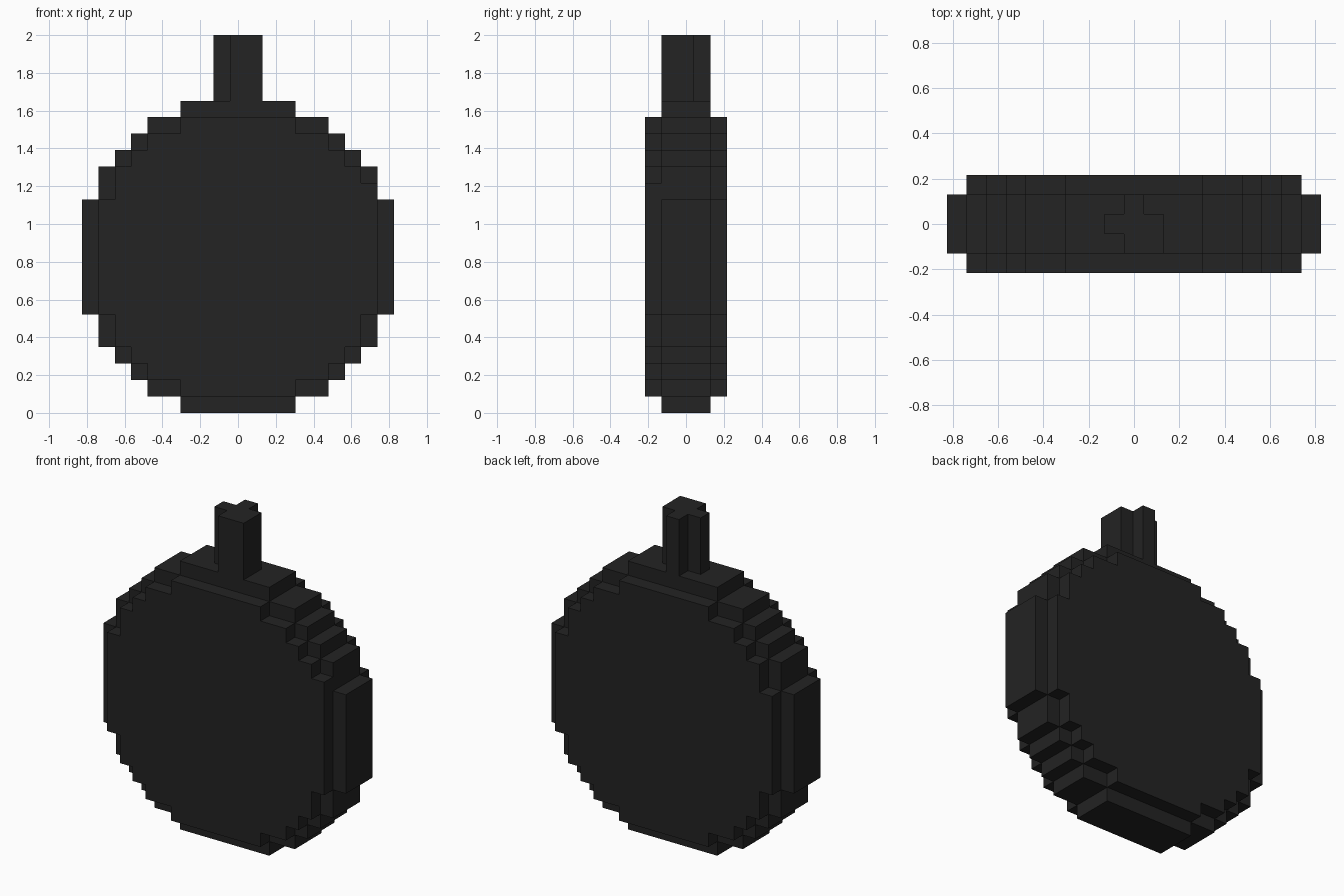
import bpy, bmesh, math
from mathutils import Vector

if "Cube" in bpy.data.objects:
    bpy.data.objects.remove(bpy.data.objects["Cube"])

U = 2 / 23  # size of one cube; the model is 19 x 5 x 23 cubes

mat = bpy.data.materials.new("charcoal black")
mat.diffuse_color = (0.0168, 0.0168, 0.0168, 1)
mat.use_nodes = True
mat.node_tree.nodes["Principled BSDF"].inputs["Base Color"].default_value = mat.diffuse_color

DIRS = [Vector(d) for d in ((1, 0, 0), (-1, 0, 0), (0, 1, 0), (0, -1, 0), (0, 0, 1), (0, 0, -1))]


def disc_cells(rows, z0, layers):
    """Stacked rows given as half-widths in whole cubes either side of x = 0."""
    return {(x, y, z0 + i) for i, h in enumerate(rows) for x in range(-h, h + 1) for y in layers}


def build(name, cells, solid):
    """Skin the cells with only their exposed faces, merged into flat regions."""
    bm = bmesh.new()
    for c in cells:
        for d in DIRS:
            if tuple(int(a + b) for a, b in zip(c, d)) in solid:
                continue
            mid = Vector((c[0], c[1], c[2] + 0.5)) + d / 2
            u = Vector((d.y, d.z, d.x)) / 2
            v = d.cross(u)
            bm.faces.new([bm.verts.new((mid + p) * U) for p in (u + v, v - u, -u - v, u - v)])
    bmesh.ops.remove_doubles(bm, verts=bm.verts, dist=U * 0.01)
    bmesh.ops.dissolve_limit(bm, angle_limit=math.radians(1), verts=bm.verts, edges=bm.edges)
    me = bpy.data.meshes.new(name)
    bm.to_mesh(me)
    bm.free()
    me.materials.append(mat)
    ob = bpy.data.objects.new(name, me)
    bpy.context.collection.objects.link(ob)


# Round body: wide core disc with a smaller disc on the front and back
lower = [3, 5, 6, 7, 8, 8]
core = disc_cells(lower + [9] * 7 + lower[::-1], 0, (-1, 0, 1))
rim = [3, 5, 6, 7, 7]
faces = disc_cells(rim + [8] * 7 + rim[::-1], 1, (-2, 2))
body = core | faces | {(8, -2, 13)}  # one extra cube at the front right

# Stem: irregular cross section, four cubes tall
section = [(0, 1), (-1, 0), (0, 0), (1, 0), (0, -1), (1, -1)]
stem = {(x, y, z) for x, y in section for z in range(19, 23)}

solid = body | stem
build("round_body", body, solid)
build("stem", stem, solid)
